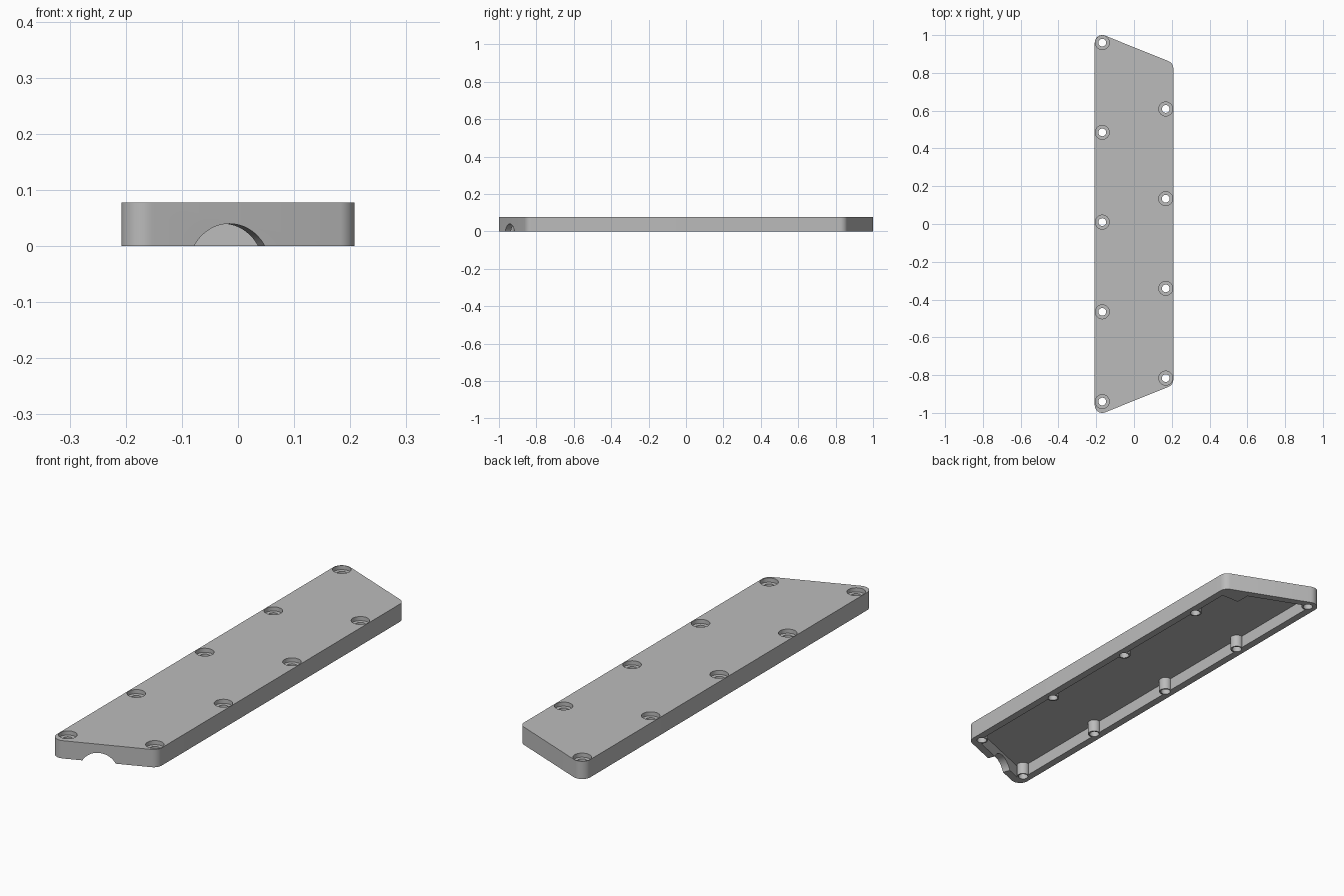
import bpy
import bmesh
import math
from mathutils import Matrix, Vector

default = bpy.data.objects.get("Cube")
if default:
    bpy.data.objects.remove(default, do_unlink=True)

HEIGHT = 0.078
CEILING = 0.055
EDGE_X = 0.168           # corner centres and screw line
CORNERS = [(EDGE_X, 0.825), (-EDGE_X, 0.96), (-EDGE_X, -0.96), (EDGE_X, -0.825)]
SCREWS = [(-EDGE_X, 0.96 - 0.475 * i) for i in range(5)]
SCREWS += [(EDGE_X, 0.609 - 0.475 * i) for i in range(4)]
SLANT = math.atan2(0.135, 2 * EDGE_X)

grey = bpy.data.materials.new("mid grey")
grey.use_nodes = True
grey.diffuse_color = (0.5, 0.5, 0.5, 1)
grey.node_tree.nodes["Principled BSDF"].inputs["Base Color"].default_value = (0.5, 0.5, 0.5, 1)


def make_object(name, bm):
    bmesh.ops.recalc_face_normals(bm, faces=bm.faces)
    mesh = bpy.data.meshes.new(name)
    bm.to_mesh(mesh)
    bm.free()
    mesh.materials.append(grey)
    obj = bpy.data.objects.new(name, mesh)
    bpy.context.collection.objects.link(obj)
    return obj


def prism(name, outline, z0, z1):
    """Extrude a closed outline upwards."""
    bm = bmesh.new()
    face = bm.faces.new([bm.verts.new((x, y, z0)) for x, y in outline])
    result = bmesh.ops.extrude_face_region(bm, geom=[face])
    verts = [v for v in result["geom"] if isinstance(v, bmesh.types.BMVert)]
    bmesh.ops.translate(bm, verts=verts, vec=(0, 0, z1 - z0))
    return make_object(name, bm)


def rounded_outline(radius, steps=10):
    """Four-sided plan with slanted ends and arcs about the corner centres."""
    spans = [(0, math.pi / 2 - SLANT), (math.pi / 2 - SLANT, math.pi),
             (math.pi, 1.5 * math.pi + SLANT), (1.5 * math.pi + SLANT, 2 * math.pi)]
    points = []
    for (cx, cy), (a0, a1) in zip(CORNERS, spans):
        for i in range(steps + 1):
            a = a0 + (a1 - a0) * i / steps
            points.append((cx + radius * math.cos(a), cy + radius * math.sin(a)))
    return points


def cylinders(name, radius, z0, z1, sides=32):
    """One upright cylinder at every screw position."""
    bm = bmesh.new()
    for x, y in SCREWS:
        bmesh.ops.create_cone(bm, cap_ends=True, segments=sides, radius1=radius,
                              radius2=radius, depth=z1 - z0,
                              matrix=Matrix.Translation((x, y, (z0 + z1) / 2)))
    return make_object(name, bm)


def cut(target, cutter):
    """Subtract the cutter, then discard it."""
    mod = target.modifiers.new("cut", "BOOLEAN")
    mod.operation = "DIFFERENCE"
    mod.solver = "EXACT"
    mod.object = cutter
    bpy.context.view_layer.objects.active = target
    bpy.ops.object.modifier_apply(modifier=mod.name)
    bpy.data.objects.remove(cutter, do_unlink=True)


# Outer shell
cover = prism("hollow_cover", rounded_outline(0.04), 0, HEIGHT)

# Cavity, leaving the screw bosses and the corner block standing
cavity = prism("cavity_cutter", rounded_outline(0.007), -0.05, CEILING)
cut(cavity, cylinders("boss_cutter", 0.027, -0.1, 0.1))
block = [(0.09, 0.80), (0.25, 0.80), (0.25, 1.0), (0.09, 1.0)]
cut(cavity, prism("block_cutter", block, -0.1, 0.1))
cut(cover, cavity)

# Counterbored screw holes
cut(cover, cylinders("head_cutter", 0.037, HEIGHT - 0.018, HEIGHT + 0.05))
cut(cover, cylinders("shank_cutter", 0.0205, -0.05, HEIGHT + 0.03))

# Arched opening square to the slanted front wall
bm = bmesh.new()
direction = Vector((-math.sin(SLANT), math.cos(SLANT), 0))
turn = direction.to_track_quat("Z", "Y").to_matrix().to_4x4()
bmesh.ops.create_cone(bm, cap_ends=True, segments=64, radius1=0.078, radius2=0.078,
                      depth=0.16, matrix=Matrix.Translation((-0.015, -0.942, -0.038)) @ turn)
cut(cover, make_object("arch_cutter", bm))

# Smooth round walls, sharp edges
bpy.ops.object.select_all(action="DESELECT")
cover.select_set(True)
bpy.context.view_layer.objects.active = cover
bpy.ops.object.shade_smooth_by_angle(angle=math.radians(30))
